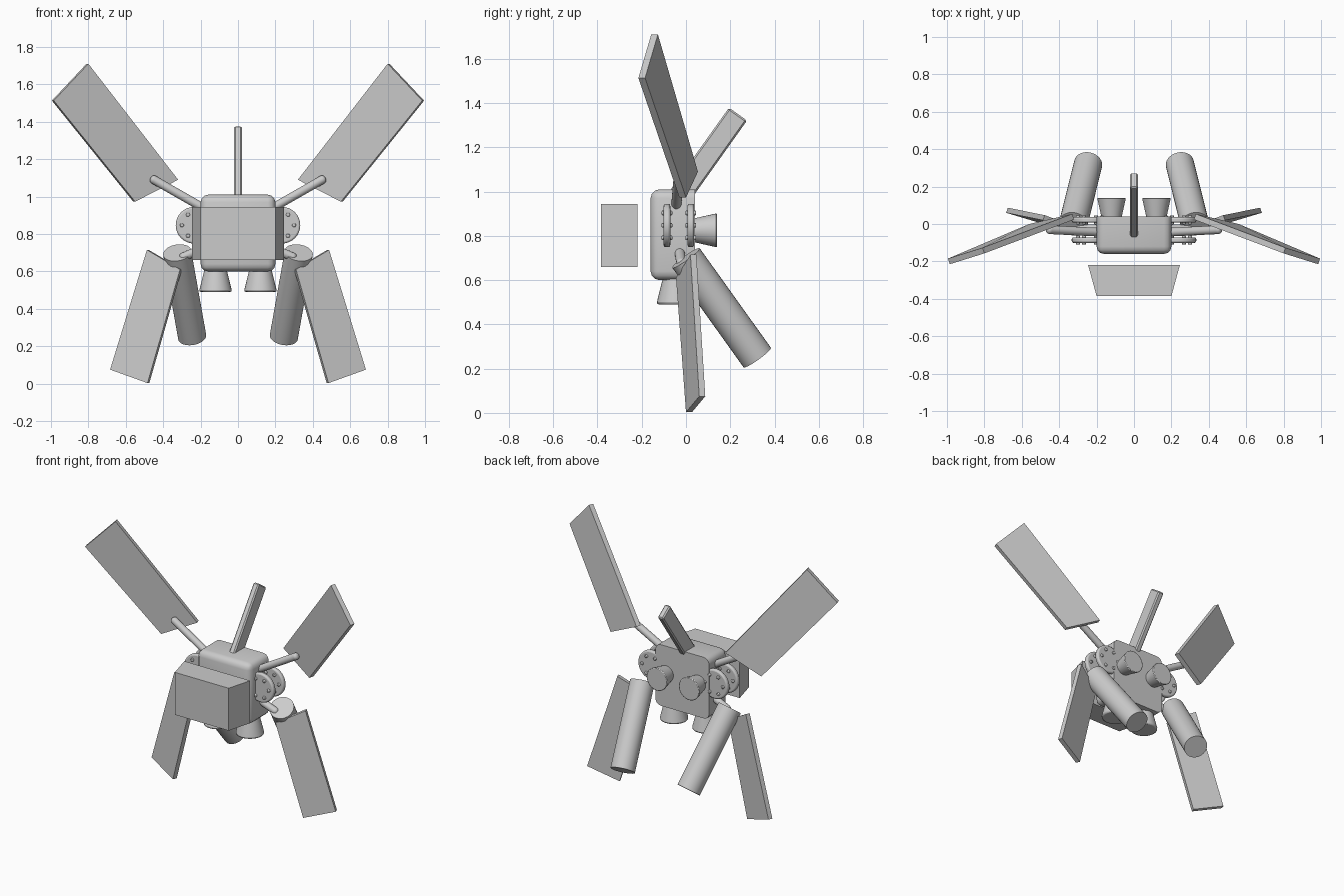
import bpy
import bmesh
import math
from mathutils import Vector

cube = bpy.data.objects.get("Cube")
if cube:
    bpy.data.objects.remove(cube, do_unlink=True)

grey = bpy.data.materials.new("light_grey")
grey.use_nodes = True
COLOUR = (0.6, 0.6, 0.6, 1)
grey.diffuse_color = COLOUR
grey.node_tree.nodes["Principled BSDF"].inputs["Base Color"].default_value = COLOUR


def finish(name, bm, bevel=0, segments=2, smooth=True):
    """Turn a bmesh into an object with an optional rounded edge."""
    bmesh.ops.recalc_face_normals(bm, faces=bm.faces)
    mesh = bpy.data.meshes.new(name)
    bm.to_mesh(mesh)
    bm.free()
    mesh.materials.append(grey)
    obj = bpy.data.objects.new(name, mesh)
    bpy.context.collection.objects.link(obj)
    if bevel:
        mod = obj.modifiers.new("rounded_edges", "BEVEL")
        mod.width, mod.segments, mod.limit_method = bevel, segments, "ANGLE"
    if smooth:
        bpy.ops.object.select_all(action="DESELECT")
        bpy.context.view_layer.objects.active = obj
        obj.select_set(True)
        bpy.ops.object.shade_smooth_by_angle(angle=math.radians(35))
    return obj


def rod(name, start, end, r1, r2=None, bevel=0, segments=2, sides=32):
    """Cylinder or cone running between two points."""
    start, end = Vector(start), Vector(end)
    axis = end - start
    bm = bmesh.new()
    bmesh.ops.create_cone(bm, cap_ends=True, segments=sides, radius1=r1,
                          radius2=r2 or r1, depth=axis.length)
    turn = axis.to_track_quat("Z", "Y").to_matrix().to_4x4()
    bm.transform(turn)
    bmesh.ops.translate(bm, verts=bm.verts, vec=(start + end) / 2)
    return finish(name, bm, bevel, segments)


def prism(name, corners, offset):
    """Four-cornered outline thickened along an offset."""
    bm = bmesh.new()
    face = bm.faces.new([bm.verts.new(c) for c in corners])
    grown = bmesh.ops.extrude_face_region(bm, geom=[face], use_keep_orig=True)
    moved = [v for v in grown["geom"] if isinstance(v, bmesh.types.BMVert)]
    bmesh.ops.translate(bm, verts=moved, vec=offset)
    return finish(name, bm, smooth=False)


# Main body: rounded everywhere except around the back face
bm = bmesh.new()
bmesh.ops.create_cube(bm, size=1)
bmesh.ops.scale(bm, verts=bm.verts, vec=(0.4, 0.2, 0.41))
bmesh.ops.translate(bm, verts=bm.verts, vec=(0, -0.06, 0.805))
front_edges = [e for e in bm.edges if min(v.co.y for v in e.verts) < -0.1]
bmesh.ops.bevel(bm, geom=front_edges, offset=0.04, segments=3, profile=0.5,
                affect="EDGES")
finish("body", bm)

# Front shield block, narrower at the front
prism("front_shield", [(-0.245, -0.22, 0.66), (0.245, -0.22, 0.66),
                       (0.2, -0.385, 0.66), (-0.2, -0.385, 0.66)], (0, 0, 0.285))

# Leaning top fin
up = Vector((0, 0.58, 0.815))
across = Vector((0, 0.815, -0.58)) * 0.05
tip = Vector((-0.021, 0.235, 1.35))
base = tip - up * 0.5
fin = prism("top_fin", [tip - across, tip + across, base + across, base - across],
            (0.042, 0, 0))
mod = fin.modifiers.new("chamfer", "BEVEL")
mod.width, mod.segments = 0.008, 1

for side, s in (("left", 1), ("right", -1)):
    def at(x, y, z):
        return Vector((s * x, y, z))

    # Wing panels
    prism(f"{side}_upper_wing",
          [at(0.80, -0.157, 1.71), at(0.985, -0.215, 1.513),
           at(0.55, -0.03, 0.973), at(0.32, 0.024, 1.09)], at(0.01, 0.03, 0))
    prism(f"{side}_lower_wing",
          [at(0.487, 0.02, 0.715), at(0.31, -0.045, 0.61),
           at(0.484, 0, 0.003), at(0.684, 0.06, 0.075)], at(-0.01, 0.027, 0))

    # Struts
    rod(f"{side}_upper_strut", at(0.16, -0.045, 0.925), at(0.467, -0.03, 1.1),
        0.023, bevel=0.018, segments=4, sides=20)
    rod(f"{side}_lower_strut", at(0.16, -0.03, 0.735), at(0.31, -0.02, 0.67),
        0.023, bevel=0.018, segments=4, sides=20)

    # Slanted tank
    rod(f"{side}_tank", at(0.325, 0, 0.70), at(0.245, 0.322, 0.25), 0.076)

    # Nozzles under and behind the body
    rod(f"{side}_bottom_nozzle", at(0.12, -0.045, 0.64), at(0.12, -0.045, 0.49),
        0.052, 0.089, bevel=0.012)
    rod(f"{side}_back_nozzle", at(0.12, 0.02, 0.825), at(0.12, 0.14, 0.825),
        0.05, 0.077, bevel=0.005)

    # Hinge discs with rings of bolts
    for place, y in (("front", -0.086), ("back", 0.022)):
        rod(f"{side}_{place}_disc", at(0.235, y - 0.015, 0.847),
            at(0.235, y + 0.015, 0.847), 0.098, bevel=0.01, segments=3)
        for i in range(6):
            a = math.tau * i / 6
            x, z = 0.235 + 0.065 * math.cos(a), 0.847 + 0.065 * math.sin(a)
            rod(f"{side}_{place}_bolt_{i + 1}", at(x, y - 0.024, z),
                at(x, y + 0.024, z), 0.011, bevel=0.004, sides=12)
